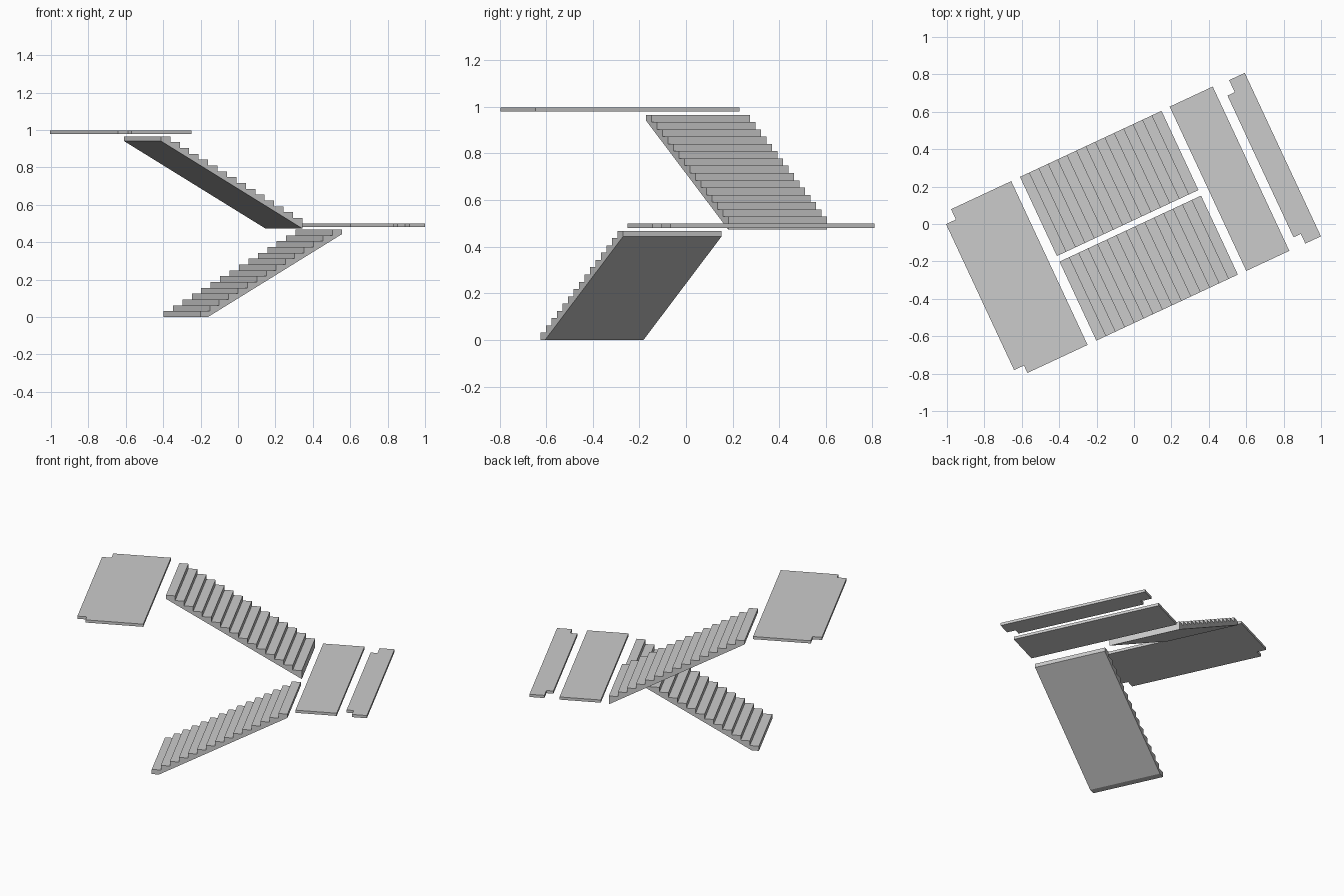
import bpy, bmesh
from math import radians
from mathutils import Matrix

if "Cube" in bpy.data.objects:
    bpy.data.objects.remove(bpy.data.objects["Cube"])

ROT = Matrix.Rotation(radians(25), 4, 'Z')   # the staircase is turned 25 degrees in plan
STEPS, RISE = 15, 0.0312
A0, A1 = -0.446, 0.389                       # start and end of both flights
RUN = (A1 - A0) / STEPS
WAIST = 0.025                                # soffit drop below the step corners


def extrude(name, pts, vec):
    """Close a 3D outline into a face and extrude it along vec."""
    bm = bmesh.new()
    face = bm.faces.new([bm.verts.new(p) for p in pts])
    ext = bmesh.ops.extrude_face_region(bm, geom=[face])
    verts = [g for g in ext["geom"] if isinstance(g, bmesh.types.BMVert)]
    bmesh.ops.translate(bm, verts=verts, vec=vec)
    bmesh.ops.recalc_face_normals(bm, faces=bm.faces)
    bm.transform(ROT)
    mesh = bpy.data.meshes.new(name)
    bm.to_mesh(mesh)
    bm.free()
    obj = bpy.data.objects.new(name, mesh)
    bpy.context.collection.objects.link(obj)


def flight(name, base, b0, b1, up, on_floor):
    """Stepped profile with sloped soffit; up=1 climbs along +x, -1 along -x."""
    prof = []
    for i in range(STEPS):
        prof += [(i * RUN, (i + 1) * RISE), ((i + 1) * RUN, (i + 1) * RISE)]
    prof.append((STEPS * RUN, STEPS * RISE - WAIST))
    if on_floor:
        prof += [(WAIST * RUN / RISE, 0), (0, 0)]
    else:
        prof.append((0, -WAIST))
    start = A0 if up > 0 else A1
    extrude(name, [(start + up * s, b0, base + z) for s, z in prof], (0, b1 - b0, 0))


def slab(name, outline, z0):
    extrude(name, [(a, b, z0) for a, b in outline], (0, 0, 0.018))


# Stair flights
flight("lower_flight", 0.0, -0.48, -0.014, 1, True)
flight("upper_flight", 0.498, 0.019, 0.486, -1, False)

# Half landing and its notched outer strip
slab("half_landing", [(0.438, -0.481), (0.692, -0.481), (0.692, 0.488), (0.438, 0.488)], 0.481)
slab("landing_edge_strip", [(0.786, -0.482), (0.878, -0.482), (0.878, 0.482), (0.786, 0.482),
                            (0.786, 0.411), (0.743, 0.411), (0.743, -0.425), (0.786, -0.425)], 0.481)

# Top landing with notched outer corners
slab("top_landing", [(-0.498, -0.481), (-0.498, 0.485), (-0.853, 0.485), (-0.853, 0.424),
                     (-0.911, 0.424), (-0.911, -0.437), (-0.853, -0.437), (-0.853, -0.481)], 0.98)
